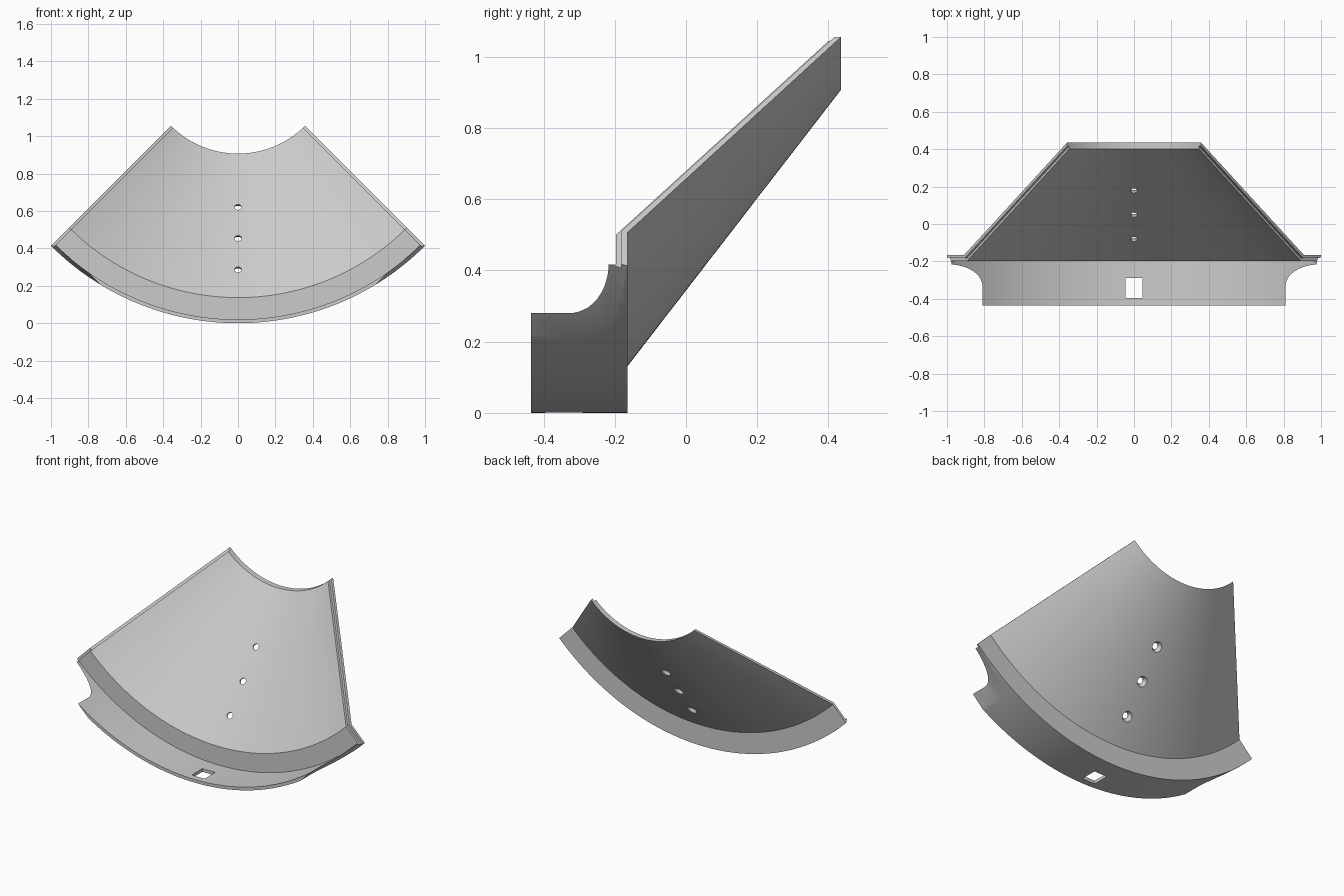
import bpy, bmesh, math
from mathutils import Vector, Matrix

old = bpy.data.objects.get("Cube")
if old:
    bpy.data.objects.remove(old, do_unlink=True)

AXIS = 1.414            # height of the sweep axis, which runs along y
S = math.sqrt(0.5)

grey = bpy.data.materials.new("light_grey")
grey.use_nodes = True
grey.diffuse_color = (0.6, 0.6, 0.6, 1)
grey.node_tree.nodes["Principled BSDF"].inputs["Base Color"].default_value = (0.6, 0.6, 0.6, 1)


def make_object(name, bm):
    bmesh.ops.recalc_face_normals(bm, faces=bm.faces)
    mesh = bpy.data.meshes.new(name)
    bm.to_mesh(mesh)
    bm.free()
    mesh.materials.append(grey)
    ob = bpy.data.objects.new(name, mesh)
    bpy.context.collection.objects.link(ob)
    return ob


def loft(name, rings):
    """Join equal closed rings of points into a capped solid."""
    bm = bmesh.new()
    rows = [[bm.verts.new(p) for p in ring] for ring in rings]
    n = len(rows[0])
    for a, b in zip(rows, rows[1:]):
        for i in range(n):
            j = (i + 1) % n
            bm.faces.new((a[i], a[j], b[j], b[i]))
    bm.faces.new(rows[0])
    bm.faces.new(rows[-1][::-1])
    return make_object(name, bm)


def cut(target, cutter):
    mod = target.modifiers.new("cut", 'BOOLEAN')
    mod.operation = 'DIFFERENCE'
    mod.solver = 'EXACT'
    mod.object = cutter
    bpy.context.view_layer.objects.active = target
    bpy.ops.object.modifier_apply(modifier=mod.name)
    bpy.data.objects.remove(cutter, do_unlink=True)


# Quarter-turn funnel wall with flange and front band, swept from one profile
profile = [(-.435, 0), (-.165, 0), (-.165, .13), (.435, .907),
           (.40, .907), (-.197, .137), (-.197, .02), (-.435, .02)]
STEPS = 64
rings = []
for k in range(STEPS + 1):
    t = math.radians(-45 + 90 * k / STEPS)
    rings.append([((AXIS - z) * math.sin(t), y, AXIS - (AXIS - z) * math.cos(t))
                  for y, z in profile])
shell = loft("funnel_segment", rings)

# Band ends: slanted trim that curves out into the flange
flat = AXIS - .039
trim = [(-.6, flat)]
for k in range(13):
    y = -.33 + .165 * k / 12
    trim.append((y, flat + .35 - math.sqrt(.35 ** 2 - (y + .33) ** 2)))
trim += [(-.165, 1.7), (-.6, 1.7)]

# Lap joint: recess of the inner half of the wall along both straight edges
lap = [(-.181, -.1), (-.181, .137), (.455, .957), (.3, 1.2), (-.5, .9), (-.5, -.1)]

for side in (1, -1):
    def place(y, r, w):
        # r runs outward along the end plane, w runs across it
        return (side * S * (r + w), y, AXIS + S * (w - r))
    cut(shell, loft("band_trim", [[place(y, r, w) for y, r in trim] for w in (-.6, .3)]))
    cut(shell, loft("lap_recess", [[place(y, AXIS - z, w) for y, z in lap] for w in (-.016, .1)]))

# Square slot through the band
slot = [(-.045, -.395), (.045, -.395), (.045, -.29), (-.045, -.29)]
cut(shell, loft("slot", [[(x, y, z) for x, y in slot] for z in (-.1, .1)]))

# Countersunk screw holes, square to the wall
out = Vector((0, .79, -.612)).normalized()
along = Vector((0, .612, .79)).normalized()
for y in (-.081, .049, .178):
    centre = Vector((0, y, .137 + 1.29 * (y + .197)))
    hole = []
    for depth, rad in ((-.05, .019), (.009, .019), (.027, .031), (.06, .031)):
        hole.append([centre + out * depth + rad * (Vector((math.cos(a), 0, 0)) + along * math.sin(a))
                     for a in (math.tau * i / 24 for i in range(24))])
    cut(shell, loft("screw_hole", hole))

# Settle on the ground and smooth the curved faces
low = min(v.co.z for v in shell.data.vertices)
shell.data.transform(Matrix.Translation((0, 0, -low)))
bpy.ops.object.select_all(action='DESELECT')
shell.select_set(True)
bpy.context.view_layer.objects.active = shell
bpy.ops.object.shade_smooth_by_angle(angle=math.radians(25))
